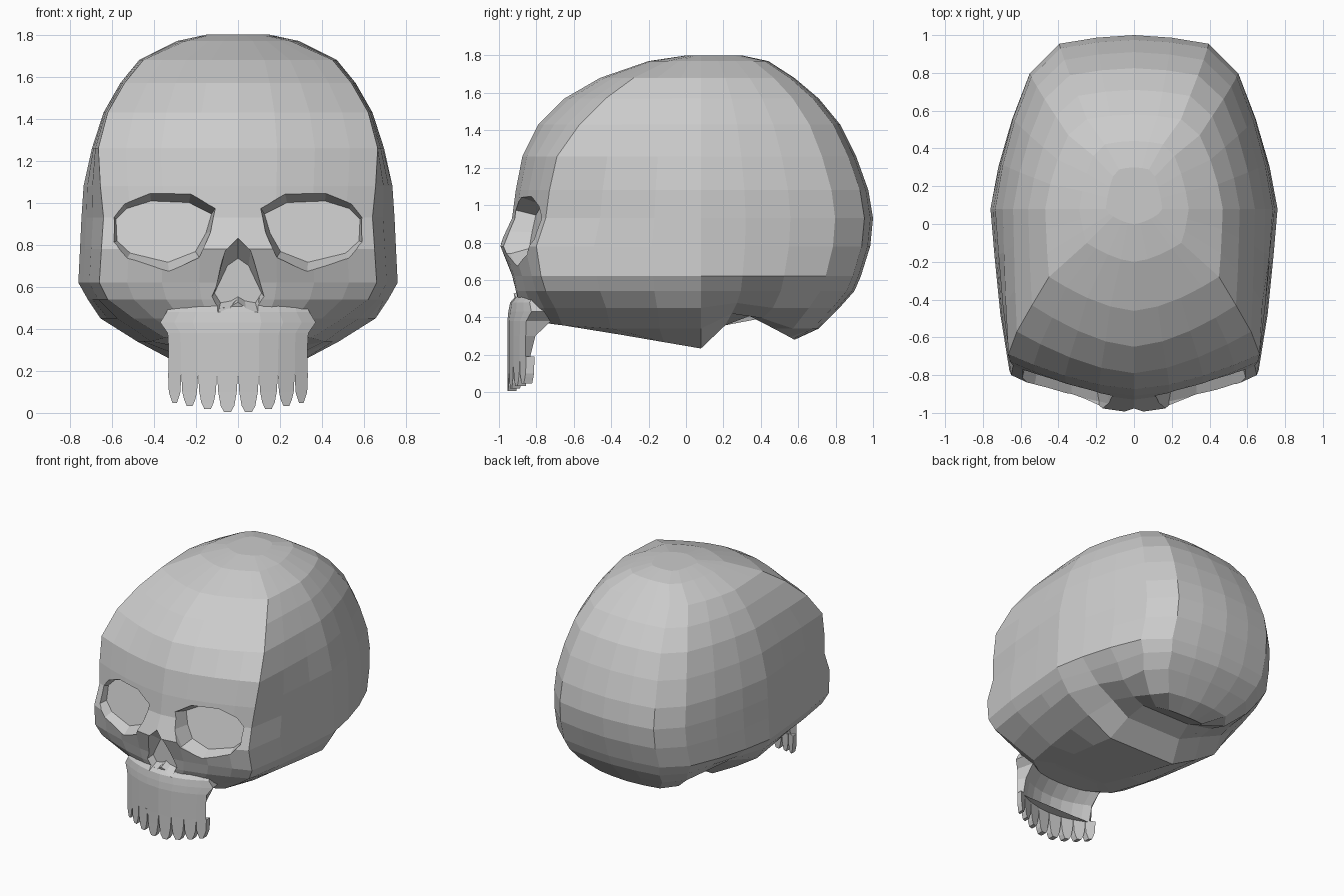
import bpy, bmesh

cube = bpy.data.objects.get("Cube")
if cube:
    bpy.data.objects.remove(cube, do_unlink=True)

BONE = (0.6, 0.6, 0.6, 1)
bone = bpy.data.materials.new("bone grey")
bone.use_nodes = True
bone.diffuse_color = BONE
bone.node_tree.nodes["Principled BSDF"].inputs["Base Color"].default_value = BONE
bone.node_tree.nodes["Principled BSDF"].inputs["Roughness"].default_value = 0.8


def loft(name, rings, strip_caps=False):
    """Skin a stack of closed rings; strip_caps closes symmetric rings crosswise."""
    bm = bmesh.new()
    rows = [[bm.verts.new(p) for p in ring] for ring in rings]
    n = len(rows[0])
    for a, b in zip(rows, rows[1:]):
        for i in range(n):
            j = (i + 1) % n
            bm.faces.new((a[i], a[j], b[j], b[i]))
    for row in (rows[0], rows[-1]):
        if strip_caps:
            for i in range(n // 2):
                quad = (row[i], row[i + 1], row[-i - 1], row[-i])
                bm.faces.new(list(dict.fromkeys(quad)))
        else:
            bm.faces.new(row)
    bmesh.ops.recalc_face_normals(bm, faces=bm.faces)
    mesh = bpy.data.meshes.new(name)
    bm.to_mesh(mesh)
    bm.free()
    mesh.materials.append(bone)
    obj = bpy.data.objects.new(name, mesh)
    bpy.context.collection.objects.link(obj)
    return obj


def mirrored(half):
    """Complete a half outline whose first and last points lie on the centre."""
    return half + [(-p[0], *p[1:]) for p in half[-2:0:-1]]


def carve(target, cutter):
    mod = target.modifiers.new("carve", "BOOLEAN")
    mod.operation, mod.solver, mod.object = "DIFFERENCE", "EXACT", cutter
    bpy.context.view_layer.update()
    graph = bpy.context.evaluated_depsgraph_get()
    mesh = bpy.data.meshes.new_from_object(target.evaluated_get(graph))
    target.modifiers.clear()
    target.data = mesh
    bpy.data.objects.remove(cutter, do_unlink=True)


# Cranium: height, front y, temple x, temple y, half width, back y
LEVELS = [
    (1.80, 0.00, 0.11, 0.04, 0.15, 0.30),
    (1.77, -0.20, 0.25, -0.10, 0.29, 0.44),
    (1.68, -0.46, 0.45, -0.28, 0.47, 0.58),
    (1.57, -0.65, 0.54, -0.43, 0.56, 0.71),
    (1.43, -0.79, 0.62, -0.57, 0.64, 0.825),
    (1.26, -0.875, 0.665, -0.69, 0.695, 0.91),
    (1.08, -0.91, 0.655, -0.73, 0.735, 0.975),
    (0.93, -0.93, 0.64, -0.75, 0.745, 1.00),
    (0.78, -1.00, 0.65, -0.80, 0.752, 0.985),
    (0.62, -0.94, 0.66, -0.775, 0.76, 0.935),
    (0.54, -0.925, 0.62, -0.75, 0.715, 0.90),
    (0.45, -0.90, 0.50, -0.70, 0.655, 0.82),
    (0.34, -0.86, 0.35, -0.66, 0.48, 0.71),
    (0.23, -0.70, 0.22, -0.58, 0.28, 0.58),
]
UNDERSIDE = [(-1, 0.40), (-0.6, 0.35), (0.1, 0.23), (0.32, 0.37), (0.58, 0.28), (1.1, 0.28)]
MIDDLE = 0.08
# Back quarter of the plan: width share, depth share, inward pinch of the neck groove
BACK = [(1, 0, 0), (0.945, 0.26, 0.13), (0.86, 0.52, 0.16), (0.74, 0.78, 0.05),
        (0.53, 0.95, 0), (0.27, 0.985, 0), (0, 1, 0)]


def underside(x, y):
    """Lowest allowed height; the neck groove climbs towards the sides."""
    groove = max(0, min((y - 0.08) / 0.12, (0.6 - y) / 0.3, 1))
    for (y0, z0), (y1, z1) in zip(UNDERSIDE, UNDERSIDE[1:]):
        if y <= y1:
            return z0 + (z1 - z0) * (y - y0) / (y1 - y0) + 0.25 * x * groove
    return z1


def cranium_ring(z, front, tx, ty, width, back):
    half = [(tx * t, front + (ty - front) * t ** 1.6) for t in (0, 0.28, 0.55, 0.8, 1)]
    for t in (0.35, 0.7):
        half.append((tx + (width - tx) * t ** 0.7, ty + (MIDDLE - ty) * t))
    low = min(max((0.62 - z) / 0.2, 0), 1)
    for w, d, pinch in BACK:
        half.append((width * w * (1 - pinch * low), MIDDLE + (back - MIDDLE) * d))
    return mirrored([(x, y, max(z, underside(x, y))) for x, y in half])


cranium = loft("cranium", [cranium_ring(*level) for level in LEVELS], True)


# Upper jaw: curved plate flaring back into the base of the face
def arch(x):
    return -0.955 + 0.9 * x * x


def jaw_ring(z, width, thick, set_back):
    xs = [width * t for t in (0, 0.3, 0.58, 0.82, 1)]
    outer = [(x, arch(x) + set_back, z) for x in xs]
    inner = [(x * 0.9, arch(x * 0.9) + thick, z) for x in reversed(xs)]
    return mirrored(outer + inner)


jaw = loft("upper_jaw", [jaw_ring(*r) for r in (
    (0.56, 0.30, 0.35, 0.09), (0.48, 0.34, 0.31, 0.015), (0.43, 0.37, 0.26, 0.005),
    (0.38, 0.335, 0.15, 0), (0.30, 0.33, 0.07, 0), (0.18, 0.33, 0.04, 0))], True)

# Eye sockets: shallow tapered recesses whose floors lean back at the top
EYE = [(0.10, 0.985), (0.22, 1.06), (0.42, 1.07), (0.55, 1.02), (0.605, 0.95),
       (0.60, 0.81), (0.53, 0.73), (0.33, 0.67), (0.185, 0.74), (0.13, 0.86)]


def recess(outline, centre, depths):
    """Rings shrinking toward the centre: y, y per x, y per height, scale, drop."""
    cx, cz = centre
    return [[(cx + (x - cx) * s, y + out * abs(x) + lean * (z - cz), cz - drop + (z - cz) * s ** 3)
             for x, z in outline] for y, out, lean, s, drop in depths]


for side in (1, -1):
    outline = [(side * x, z) for x, z in EYE]
    carve(cranium, loft("socket_cutter", recess(outline, (side * 0.36, 0.88), [
        (-1.2, 0, 0, 1, 0), (-0.98, 0.22, 0, 1, 0), (-0.84, 0.16, 0.2, 0.9, 0.01)])))

# Nasal opening, cut through the face and the top of the jaw
NOSE = mirrored([(0, 0.83), (0.06, 0.77), (0.135, 0.54), (0.10, 0.46), (0.04, 0.475), (0, 0.51)])
for part in (cranium, jaw):
    carve(part, loft("nose_cutter", recess(NOSE, (0, 0.61), [
        (-1.2, 0, 0, 1, 0), (-0.96, 0, 0, 1, 0), (-0.86, 0, 0, 0.83, 0)])))

# Teeth: tapered pegs along the arch
EDGES = (0, 0.10, 0.19, 0.27, 0.333)
for side in (1, -1):
    for k, (a, b) in enumerate(zip(EDGES, EDGES[1:])):
        mid, half = (a + b) / 2, (b - a) / 2
        tip = 0.005 + 0.014 * k
        rings = []
        for z, s in ((0.19, 1), (0.10, 0.88), (tip + 0.03, 0.66), (tip, 0.34)):
            l, r = mid - half * s, mid + half * s
            rings.append([(side * x, arch(x) + d, z)
                          for x, d in ((l, 0), (r, 0), (r, 0.045), (l, 0.045))])
        loft(f"tooth_{'left' if side > 0 else 'right'}_{k + 1}", rings)
